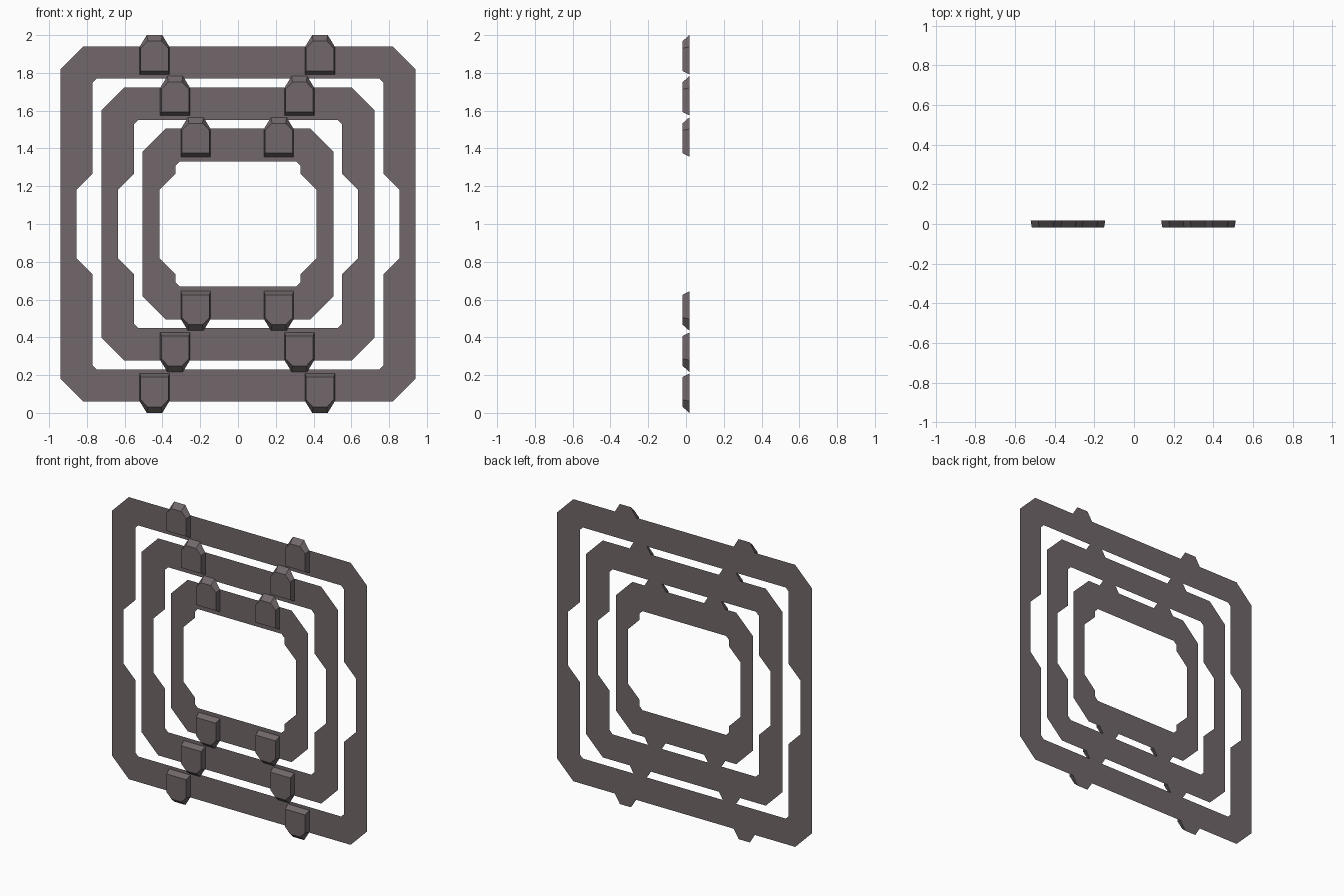
import bpy, bmesh
from mathutils import Vector

if "Cube" in bpy.data.objects:
    bpy.data.objects.remove(bpy.data.objects["Cube"])

BACK, FRONT = 0.018, -0.018

metal = bpy.data.materials.new("dark_warm_grey")
metal.diffuse_color = (0.165, 0.137, 0.143, 1)
metal.use_nodes = True
metal.node_tree.nodes["Principled BSDF"].inputs["Base Color"].default_value = metal.diffuse_color


def finish(bm, name):
    mesh = bpy.data.meshes.new(name)
    bm.to_mesh(mesh)
    bm.free()
    mesh.materials.append(metal)
    obj = bpy.data.objects.new(name, mesh)
    bpy.context.collection.objects.link(obj)


def four_way(q):
    """Mirror a first-quadrant run of points into a closed outline."""
    r = q[::-1]
    return (q + [(-x, z) for x, z in r] + [(-x, -z) for x, z in q]
            + [(x, -z) for x, z in r])


def frame(name, outer, inner):
    """Flat square frame with cut corners and notched inner sides."""
    outlines = [
        four_way([(outer, outer - 0.122), (outer - 0.122, outer)]),
        four_way([(inner + 0.086, 0.18), (inner, 0.266),
                  (inner, inner - 0.022), (inner - 0.022, inner)]),
    ]
    bm = bmesh.new()
    edges = []
    for pts in outlines:
        vs = [bm.verts.new((x, BACK, 1 + z)) for x, z in pts]
        edges += [bm.edges.new((vs[i - 1], vs[i])) for i in range(len(vs))]
    bmesh.ops.triangle_fill(bm, use_beauty=True, edges=edges,
                            normal=Vector((0, -1, 0)))
    for f in bm.faces:
        f.normal_update()
        if f.normal.y > 0:
            f.normal_flip()
    finish(bm, name)


def clip(name, cx, top, side):
    """Bevelled tab: large outline at the back, smaller one at the front."""
    def outline(half, low, shoulder, high, half_top, y):
        pts = [(-half, low), (half, low), (half, shoulder),
               (half_top, high), (-half_top, high), (-half, shoulder)]
        return [bm.verts.new((cx + x, y, 1 + side * (top + z))) for x, z in pts]
    bm = bmesh.new()
    back = outline(0.079, -0.209, -0.062, 0.0, 0.041, BACK)
    front = outline(0.073, -0.19, -0.07, -0.032, 0.036, FRONT)
    bm.faces.new(back)
    bm.faces.new(front)
    for i in range(6):
        bm.faces.new((back[i - 1], back[i], front[i], front[i - 1]))
    bmesh.ops.recalc_face_normals(bm, faces=bm.faces)
    finish(bm, name)


# Three nested frames, each with two clips on top and two below
for label, outer, inner, cx in (("outer", 0.94, 0.77, 0.438),
                                ("middle", 0.723, 0.55, 0.329),
                                ("inner", 0.505, 0.33, 0.220)):
    frame(label + "_frame", outer, inner)
    for sx, lr in ((-1, "left"), (1, "right")):
        for sz, tb in ((1, "top"), (-1, "bottom")):
            clip(f"{label}_clip_{tb}_{lr}", sx * cx - 0.004, outer + 0.06, sz)
